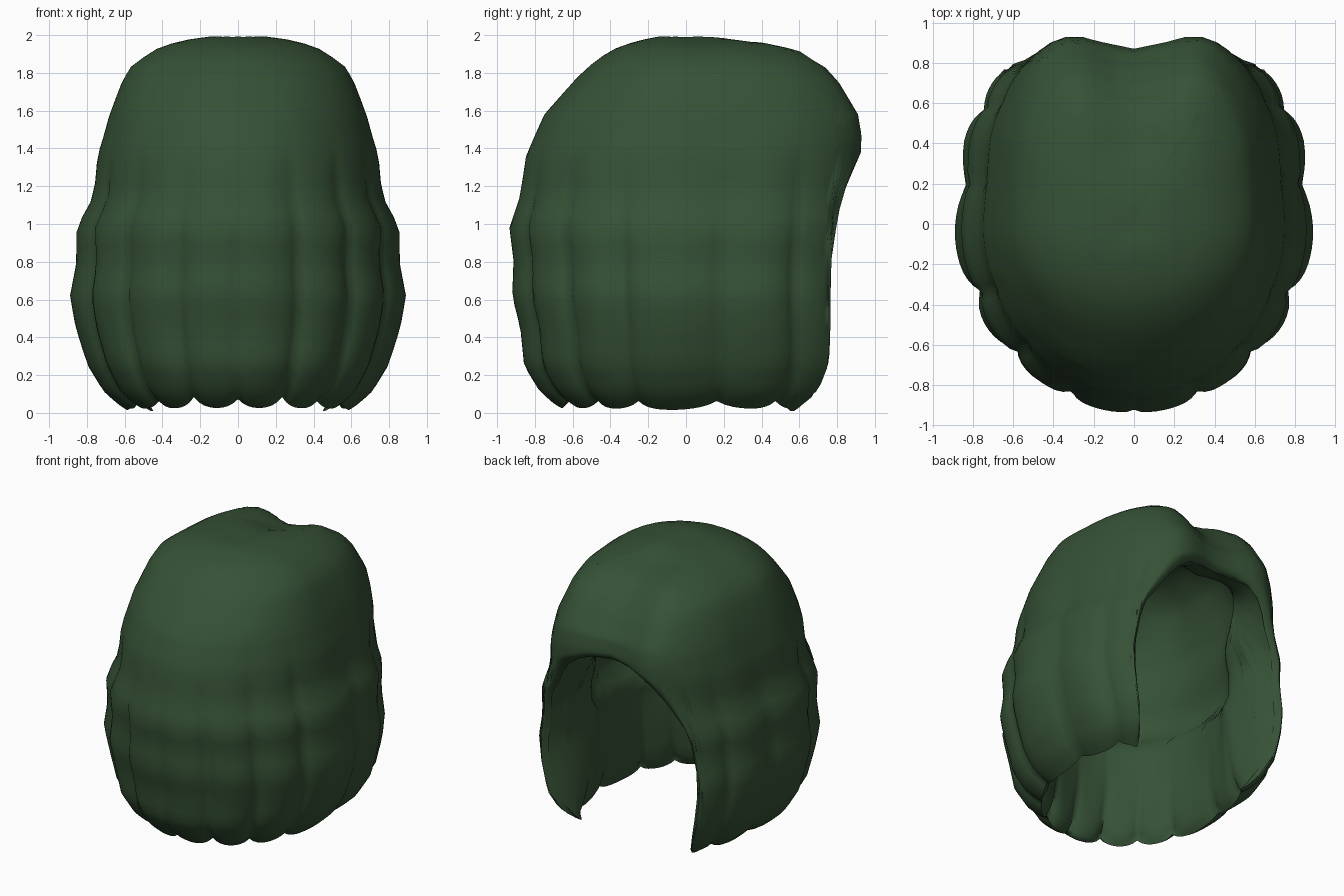
import bpy, bmesh, math

if "Cube" in bpy.data.objects:
    bpy.data.objects.remove(bpy.data.objects["Cube"])

# Profile rows: height, half width, reach to -y, reach to +y
PROFILE = [(1.985, 0, 0, 0), (1.995, .13, .13, .28), (1.97, .31, .26, .50),
           (1.92, .45, .40, .68), (1.83, .57, .52, .82), (1.75, .615, .60, .89),
           (1.58, .68, .75, .985), (1.47, .71, .80, 1.0), (1.36, .745, .85, .99),
           (1.15, .765, .885, .97), (.98, .86, .945, .965), (.80, .86, .925, .95),
           (.62, .895, .935, .955), (.45, .865, .89, .965), (.25, .80, .87, .965),
           (.12, .72, .79, .90), (0, .61, .69, .78)]
# Creases between locks: angle from -y, depth, hem notch height
CREASES = [(0, .025, .06), (22.5, .06, .07), (45, .07, .05), (67.5, .07, .05),
           (100, .05, .05), (122.5, .045, .05)]
# Edge of the face opening: angle, height
OPENING = [(132.5, .01), (135, .01), (136.5, .06), (137.3, .2), (138, .35), (138.8, .52),
           (139.5, .7), (141, .88), (143, 1.0), (147, 1.13), (152, 1.23), (158, 1.31),
           (165, 1.37), (172, 1.40), (180, 1.41)]
ROWS = 34


def clamp(v):
    return max(0.0, min(1.0, v))


def smooth(v):
    v = clamp(v)
    return v * v * (3 - 2 * v)


def profile_at(s):
    i = min(int(s), len(PROFILE) - 2)
    f = s - i
    return [a + (b - a) * f for a, b in zip(PROFILE[i], PROFILE[i + 1])]


def profile_index(z):
    for i in range(1, len(PROFILE) - 1):
        a, b = PROFILE[i][0], PROFILE[i + 1][0]
        if b <= z <= a:
            return i + (a - z) / (a - b)
    return len(PROFILE) - 1


def edge_angle(z):
    for (a, za), (b, zb) in zip(OPENING[1:], OPENING[2:]):
        if z <= zb:
            return a + (b - a) * clamp((z - za) / (zb - za))
    return 180


def crease(deg, col):
    return sum(c[col] * math.exp(-abs(abs(deg) - c[0]) / 5) for c in CREASES)


def outer_point(deg, s, crease_scale=1.0):
    z, w, back, front = profile_at(s)
    a = math.radians(deg)
    sn, cs = math.sin(a), -math.cos(a)
    e = 1.0 if cs < 0 else 1 - .23 * clamp(cs * 3)
    x = math.copysign(abs(sn) ** e, sn) * w
    y = math.copysign(abs(cs) ** e, cs) * (front if cs > 0 else back)
    # locks separate towards the hem
    k = 1 - crease(deg, 1) * crease_scale * clamp((1.5 - z) / .8)
    # centre parting on the fringe side
    z -= .065 * smooth(1 - abs(x) / .3) * smooth((y - .08) / .4) * smooth((z - 1.4) / .4)
    y -= .13 * smooth(1 - abs(x) / .42) * smooth((y - .45) / .4)
    return x * k, y * k, z


def inner_point(deg, s, q):
    x, y, z = outer_point(deg, s, 0)
    # thick roll of hair below and beside the hollow for the head
    low = smooth((.86 - z) / .12)
    side = smooth((abs(deg) - 100) / 32) * smooth((1.5 - z) / .5)
    body = .24 + .11 * max(low, .8 * side)
    hem = math.sqrt(max(0, 1 - (max(0, q - .75) / .25) ** 2))
    near = clamp((abs(deg) - edge_angle(z) + 20) / 20)
    lip = math.sqrt(1 - near ** 2)
    lip += (1 - lip) * smooth((z - 1.38) / .15)
    t = body * hem * lip
    k = 1 - t / .9
    return x * k, y * k, z - t * .8 * smooth((z - 1.2) / .8)


# Columns run from the crown to the hem or to the face opening
half = [(i * 2.5, .012 + crease(i * 2.5, 2)) for i in range(53)] + OPENING
columns = half + [(-d, z) for d, z in reversed(half[1:-1])]

bm = bmesh.new()
crown_out = bm.verts.new(outer_point(0, 0))
crown_in = bm.verts.new(inner_point(0, 0, 0))
outer, inner = [], []
for deg, z_end in columns:
    s_end = profile_index(z_end)
    co, ci = [crown_out], [crown_in]
    for j in range(1, ROWS + 1):
        q = j / ROWS
        q = 1 - (1 - q) ** 1.25                     # finer rows at the lip
        co.append(bm.verts.new(outer_point(deg, s_end * q)))
        ci.append(co[-1] if j == ROWS else bm.verts.new(inner_point(deg, s_end * q, q)))
    # roll the lip slightly inwards
    for v, f in ((co[-1], .95), (co[-2], .975), (co[-3], .99)):
        v.co.x *= f
        v.co.y *= f
    outer.append(co)
    inner.append(ci)

for grid in (outer, inner):
    for i in range(len(grid)):
        a, b = grid[i], grid[(i + 1) % len(grid)]
        for j in range(ROWS):
            quad = [a[j], a[j + 1], b[j + 1], b[j]]
            if j == 0:
                quad = quad[:3]
            bm.faces.new(quad)
bmesh.ops.recalc_face_normals(bm, faces=bm.faces)

mesh = bpy.data.meshes.new("hair_shell")
bm.to_mesh(mesh)
bm.free()
hair = bpy.data.objects.new("hair_shell", mesh)
bpy.context.collection.objects.link(hair)

# Single dark green
green = bpy.data.materials.new("dark_green")
green.diffuse_color = (.036, .082, .036, 1)
green.use_nodes = True
green.node_tree.nodes["Principled BSDF"].inputs["Base Color"].default_value = green.diffuse_color
mesh.materials.append(green)

bpy.context.view_layer.objects.active = hair
hair.select_set(True)
bpy.ops.object.shade_smooth_by_angle(angle=math.radians(75))
